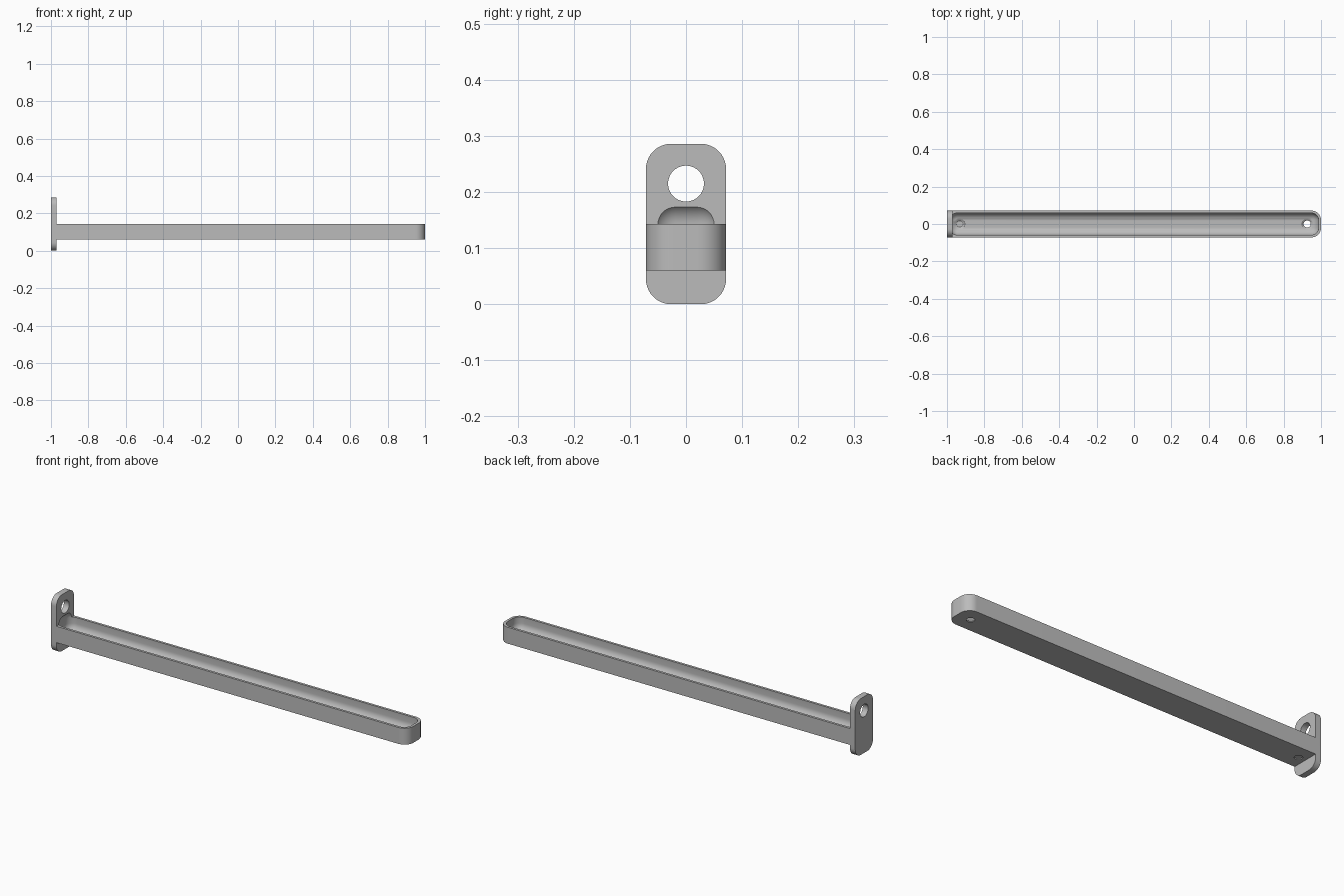
import bpy, bmesh, math
from mathutils import Matrix, Vector

if "Cube" in bpy.data.objects:
    bpy.data.objects.remove(bpy.data.objects["Cube"], do_unlink=True)

HALF_W = 0.0714          # half width of plate and tray
PLATE_FACE = -0.97       # inner face of the wall plate
FLOOR, BASE, RIM = 0.072, 0.06, 0.143

grey = bpy.data.materials.new("plain grey")
grey.use_nodes = True
grey.diffuse_color = (0.5, 0.5, 0.5, 1)
grey.node_tree.nodes["Principled BSDF"].inputs["Base Color"].default_value = (0.5, 0.5, 0.5, 1)


def finish(name, bm):
    bmesh.ops.recalc_face_normals(bm, faces=bm.faces)
    mesh = bpy.data.meshes.new(name)
    bm.to_mesh(mesh)
    bm.free()
    mesh.materials.append(grey)
    obj = bpy.data.objects.new(name, mesh)
    bpy.context.scene.collection.objects.link(obj)
    return obj


def box(name, low, high, radius, rounded):
    """Box whose edges chosen by the rounded(edge direction, middle) test are filleted."""
    low, high = Vector(low), Vector(high)
    bm = bmesh.new()
    bmesh.ops.create_cube(bm, size=1, matrix=Matrix.Translation((low + high) / 2)
                          @ Matrix.Diagonal((*(high - low), 1)))
    edges = [e for e in bm.edges
             if rounded((e.verts[1].co - e.verts[0].co).normalized(),
                        (e.verts[0].co + e.verts[1].co) / 2)]
    bmesh.ops.bevel(bm, geom=edges, offset=radius, segments=10, profile=0.5, affect='EDGES')
    return finish(name, bm)


def cone(name, centre, bottom_r, top_r, depth, turn=Matrix()):
    bm = bmesh.new()
    bmesh.ops.create_cone(bm, cap_ends=True, segments=40, radius1=bottom_r, radius2=top_r,
                          depth=depth, matrix=Matrix.Translation(centre) @ turn)
    return finish(name, bm)


def combine(target, tool, operation):
    """Apply a boolean and discard the tool."""
    mod = target.modifiers.new(tool.name, 'BOOLEAN')
    mod.operation, mod.object, mod.solver = operation, tool, 'EXACT'
    graph = bpy.context.evaluated_depsgraph_get()
    mesh = bpy.data.meshes.new_from_object(target.evaluated_get(graph))
    target.modifiers.clear()
    target.data = mesh
    bpy.data.objects.remove(tool, do_unlink=True)


# Upright plate with rounded corners
bracket = box("tray_with_wall_plate", (-1, -HALF_W, 0), (PLATE_FACE, HALF_W, 0.286), 0.045,
              lambda d, m: abs(d.x) > 0.9)

# Long tray body, rounded at the free end
body = box("tray_body", (-0.99, -HALF_W, BASE), (1, HALF_W, RIM), 0.05,
           lambda d, m: abs(d.z) > 0.9 and m.x > 0)
combine(bracket, body, 'UNION')

# Rounded cavity, which also scoops slightly into the plate
cavity = box("cavity_cutter", (-0.985, -0.059, FLOOR), (0.987, 0.059, 0.182), 0.04,
             lambda d, m: True)
combine(bracket, cavity, 'DIFFERENCE')

# Hanging hole through the plate
hole = cone("hanging_hole_cutter", (-0.985, 0, 0.215), 0.032, 0.032, 0.1,
            Matrix.Rotation(math.pi / 2, 4, 'Y'))
combine(bracket, hole, 'DIFFERENCE')

# Countersunk screw holes in the tray floor
for x in (-0.932, 0.926):
    combine(bracket, cone("screw_hole_cutter", (x, 0, BASE), 0.019, 0.019, 0.08), 'DIFFERENCE')
    combine(bracket, cone("countersink_cutter", (x, 0, 0.071), 0.017, 0.037, 0.014), 'DIFFERENCE')

bpy.ops.object.select_all(action='DESELECT')
bpy.context.view_layer.objects.active = bracket
bracket.select_set(True)
bpy.ops.object.shade_smooth_by_angle(angle=math.radians(30))
